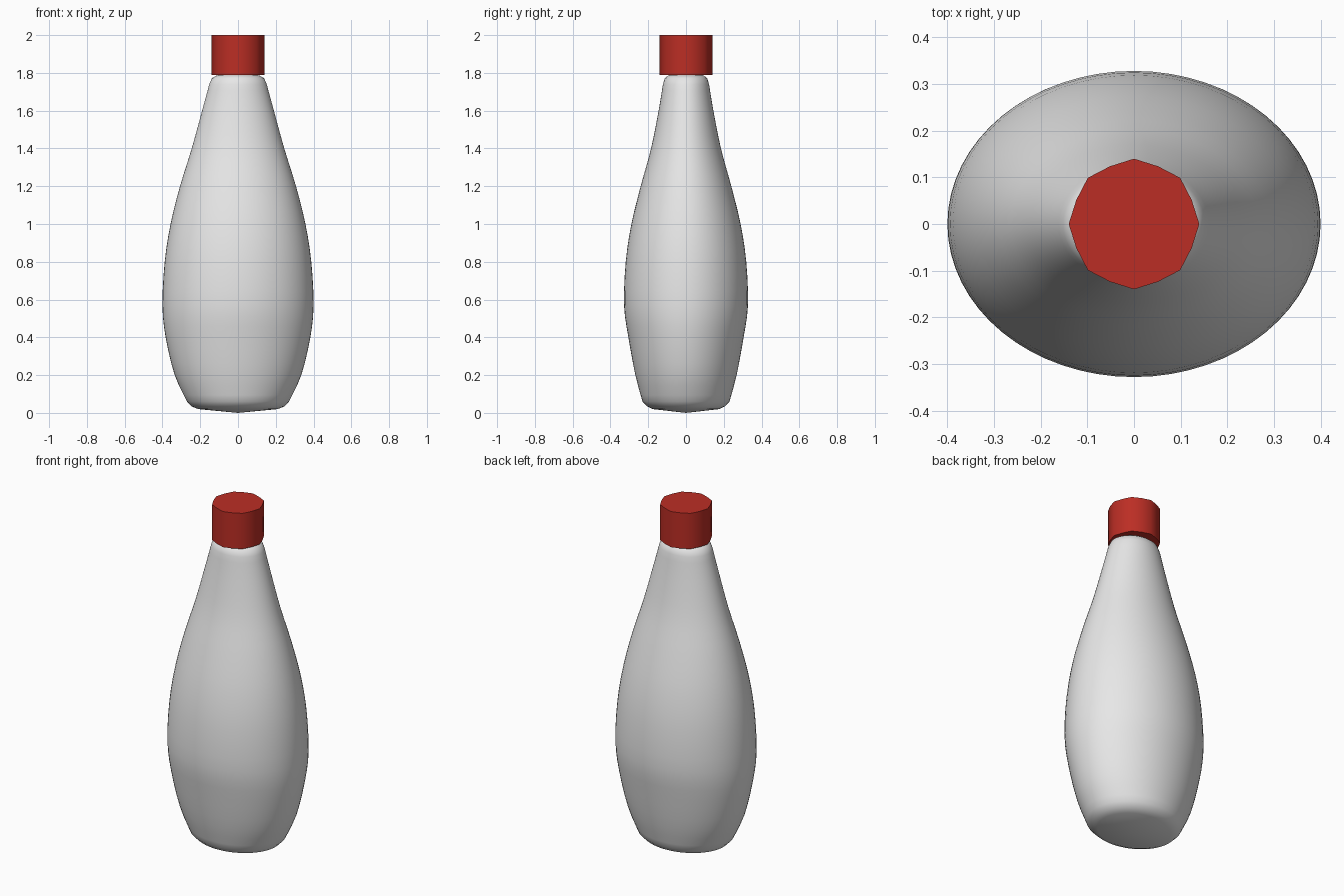
import bpy
import bmesh
from math import sin, cos, pi, radians
from mathutils import Vector

cube = bpy.data.objects.get("Cube")
if cube:
    bpy.data.objects.remove(cube, do_unlink=True)


def material(name, rgb, roughness):
    mat = bpy.data.materials.new(name)
    mat.use_nodes = True
    mat.diffuse_color = (*rgb, 1)
    bsdf = mat.node_tree.nodes["Principled BSDF"]
    bsdf.inputs["Base Color"].default_value = (*rgb, 1)
    bsdf.inputs["Roughness"].default_value = roughness
    return mat


def loft(name, rings, mat, angle, peak=None):
    """Skin a stack of closed rings; peak closes the bottom with a shallow cone."""
    bm = bmesh.new()
    loops = [[bm.verts.new(p) for p in ring] for ring in rings]
    count = len(loops[0])
    for low, high in zip(loops, loops[1:]):
        for i in range(count):
            j = (i + 1) % count
            bm.faces.new((low[i], low[j], high[j], high[i]))
    bm.faces.new(loops[-1])
    if peak is None:
        bm.faces.new(loops[0][::-1])
    else:
        tip = bm.verts.new(peak)
        for i in range(count):
            bm.faces.new((tip, loops[0][(i + 1) % count], loops[0][i]))
    mesh = bpy.data.meshes.new(name)
    bm.to_mesh(mesh)
    bm.free()
    mesh.materials.append(mat)
    obj = bpy.data.objects.new(name, mesh)
    bpy.context.collection.objects.link(obj)
    bpy.ops.object.select_all(action="DESELECT")
    obj.select_set(True)
    bpy.context.view_layer.objects.active = obj
    bpy.ops.object.shade_smooth_by_angle(angle=radians(angle))
    return obj


def smooth_profile(points, steps):
    """Pass a Catmull-Rom curve through the points."""
    pts = [Vector(p) for p in points]
    pts = [pts[0]] + pts + [pts[-1]]
    out = []
    for a, b, c, d in zip(pts, pts[1:], pts[2:], pts[3:]):
        for k in range(steps):
            t = k / steps
            out.append(b + (c - a) * t / 2
                       + (a * 2 - b * 5 + c * 4 - d) * t * t / 2
                       + (b * 3 - a - c * 3 + d) * t ** 3 / 2)
    return out + [pts[-1]]


white = material("white plastic", (0.8, 0.8, 0.8), 0.5)
red = material("red plastic", (0.5, 0.027, 0.018), 0.5)

# Bottle: half width, half depth, height
side = [
    (0.27, 0.23, 0.06), (0.335, 0.268, 0.2), (0.383, 0.305, 0.4),
    (0.4, 0.328, 0.57), (0.388, 0.319, 0.8), (0.357, 0.289, 1.0),
    (0.307, 0.24, 1.2), (0.245, 0.185, 1.4), (0.19, 0.145, 1.6),
    (0.152, 0.122, 1.74),
]
profile = ([Vector((0.21, 0.175, 0.02)), Vector((0.245, 0.205, 0.034))]
           + smooth_profile(side, 3)
           + [Vector((0.138, 0.112, 1.772)), Vector((0.115, 0.095, 1.785)),
              Vector((0.07, 0.06, 1.795))])
SIDES = 64
turns = [2 * pi * i / SIDES for i in range(SIDES)]
loft("bottle_body",
     [[(w * cos(a), d * sin(a), z) for a in turns] for w, d, z in profile],
     white, 60, peak=(0, 0, 0))

# Cap: rounded octagon with slightly flattened sides
outline = [((0.14 if i % 2 == 0 else 0.134) * cos(i * pi / 8),
            (0.14 if i % 2 == 0 else 0.134) * sin(i * pi / 8)) for i in range(16)]
loft("screw_cap", [[(x, y, z) for x, y in outline] for z in (1.79, 2.0)], red, 40)
